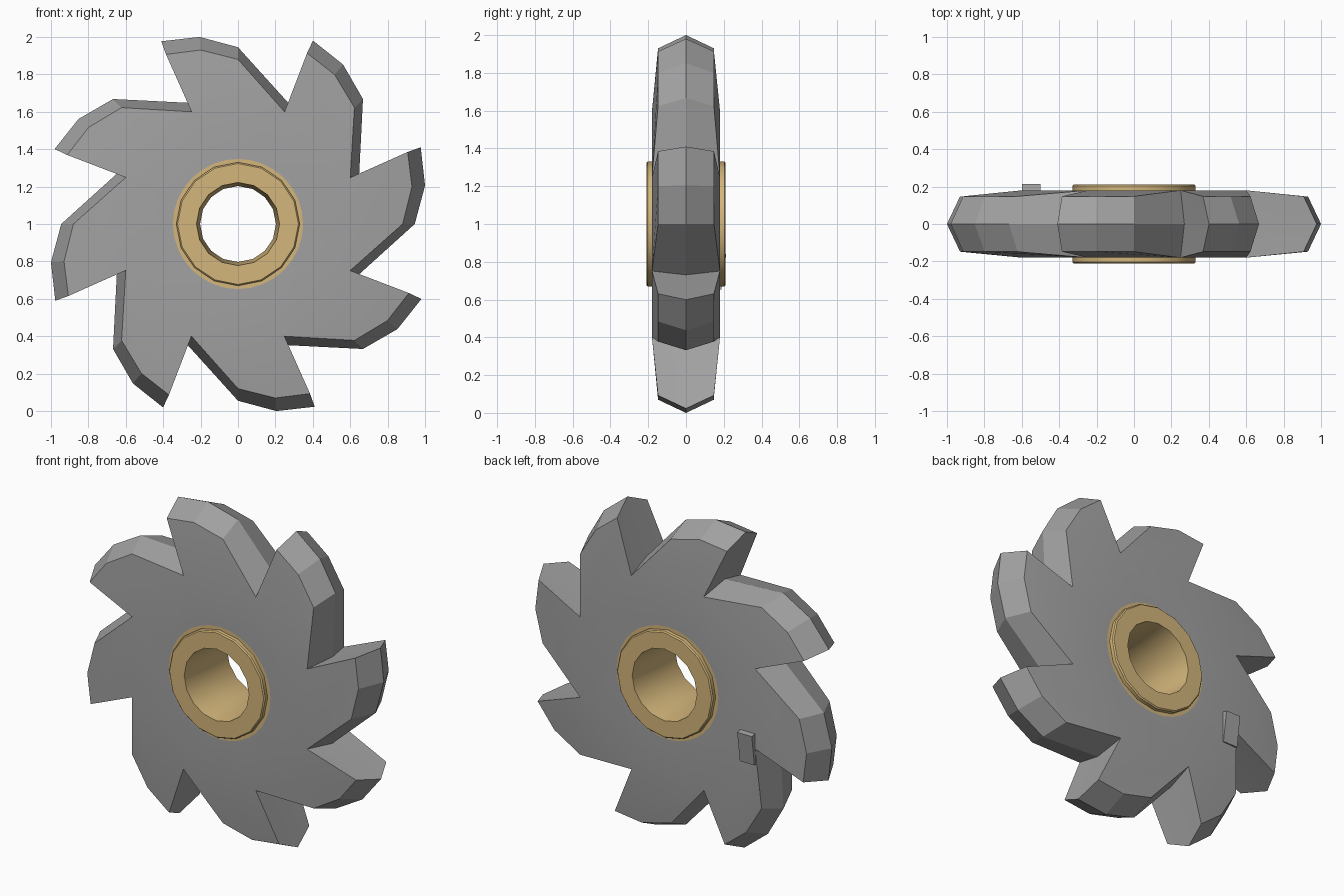
import bpy, bmesh
from math import sin, cos, pi, radians
from mathutils import Matrix

cube = bpy.data.objects.get("Cube")
if cube:
    bpy.data.objects.remove(cube)

TEETH = 8
CENTRE = Matrix.Translation((0, 0, 1))


def material(name, rgb):
    m = bpy.data.materials.new(name)
    m.use_nodes = True
    m.diffuse_color = (*rgb, 1)
    bsdf = next(n for n in m.node_tree.nodes if n.type == 'BSDF_PRINCIPLED')
    bsdf.inputs["Base Color"].default_value = (*rgb, 1)
    return m


steel = material("steel grey", (0.36, 0.36, 0.36))
brass = material("brass", (0.66, 0.47, 0.20))


def finish(name, bm, mats, angle):
    bmesh.ops.remove_doubles(bm, verts=bm.verts, dist=0.0005)
    bmesh.ops.recalc_face_normals(bm, faces=bm.faces)
    mesh = bpy.data.meshes.new(name)
    bm.to_mesh(mesh)
    bm.free()
    for m in mats:
        mesh.materials.append(m)
    ob = bpy.data.objects.new(name, mesh)
    bpy.context.collection.objects.link(ob)
    bpy.ops.object.select_all(action='DESELECT')
    ob.select_set(True)
    bpy.context.view_layer.objects.active = ob
    bpy.ops.object.shade_smooth_by_angle(angle=radians(angle))
    return ob


# Toothed wheel: one tooth, as root, tip, crown and heel, at the middle and at the side
MIDDLE = [(-0.267, 0.648), (-0.41, 0.977), (-0.205, 1.0), (0, 0.945)]
SIDE = [(-0.248, 0.6, 0.18), (-0.385, 0.907, 0.148), (-0.2, 0.93, 0.148), (0, 0.88, 0.148)]

bm = bmesh.new()


def turned(x, y, z, k):
    return bm.verts.new(CENTRE @ Matrix.Rotation(2 * pi * k / TEETH, 4, 'Y') @ Matrix.Translation((x, y, z)) @ Matrix().to_translation())


def outline(k, side):
    """Points of tooth k, ending at the root of the next tooth."""
    mid = [turned(x, 0, z, k) for x, z in MIDDLE] + [turned(*MIDDLE[0][:1], 0, MIDDLE[0][1], k + 1)]
    rim = [turned(x, y * side, z, k) for x, z, y in SIDE]
    x, z, y = SIDE[0]
    return mid, rim + [turned(x, y * side, z, k + 1)]


def hub_arc(k, r, y):
    angles = [radians(112.5) - 2 * pi * i / 32 for i in range(5)]
    return [turned(r * cos(a), y, r * sin(a), k) for a in angles]


for k in range(TEETH):
    for side in (-1, 1):
        mid, rim = outline(k, side)
        for i in range(4):
            bm.faces.new((mid[i], mid[i + 1], rim[i + 1], rim[i]))
        bm.faces.new(rim)
        outer = hub_arc(k, 0.348, 0.18 * side)
        inner = hub_arc(k, 0.31, 0.18 * side)
        bm.faces.new([rim[0], rim[-1]] + outer[::-1])
        # Brass collar painted around the bushing
        for i in range(4):
            f = bm.faces.new((outer[i], outer[i + 1], inner[i + 1], inner[i]))
            f.material_index = 1
finish("toothed_wheel", bm, [steel, brass], 18)

# Bushing: closed profile of radius and depth, spun around the axle
PROFILE = [(0.33, 0.17), (0.33, 0.203), (0.323, 0.21), (0.222, 0.21), (0.203, 0)]
loop = PROFILE + [(r, -y) for r, y in PROFILE[-2::-1]]
bm = bmesh.new()
SEGMENTS = 16
rings = [[bm.verts.new((r * sin(2 * pi * s / SEGMENTS), y, 1 + r * cos(2 * pi * s / SEGMENTS)))
          for r, y in loop] for s in range(SEGMENTS)]
for s in range(SEGMENTS):
    a, b = rings[s - 1], rings[s]
    for i in range(len(loop)):
        bm.faces.new((a[i - 1], a[i], b[i], b[i - 1]))
finish("bushing", bm, [brass], 30)

# Small tilted key on the back
bm = bmesh.new()
place = Matrix.Translation((-0.55, 0.18, 0.75)) @ Matrix.Rotation(radians(-8), 4, 'X')
bmesh.ops.create_cube(bm, size=1, matrix=place @ Matrix.Diagonal((0.1, 0.04, 0.19, 1)))
finish("back_key", bm, [steel], 30)
